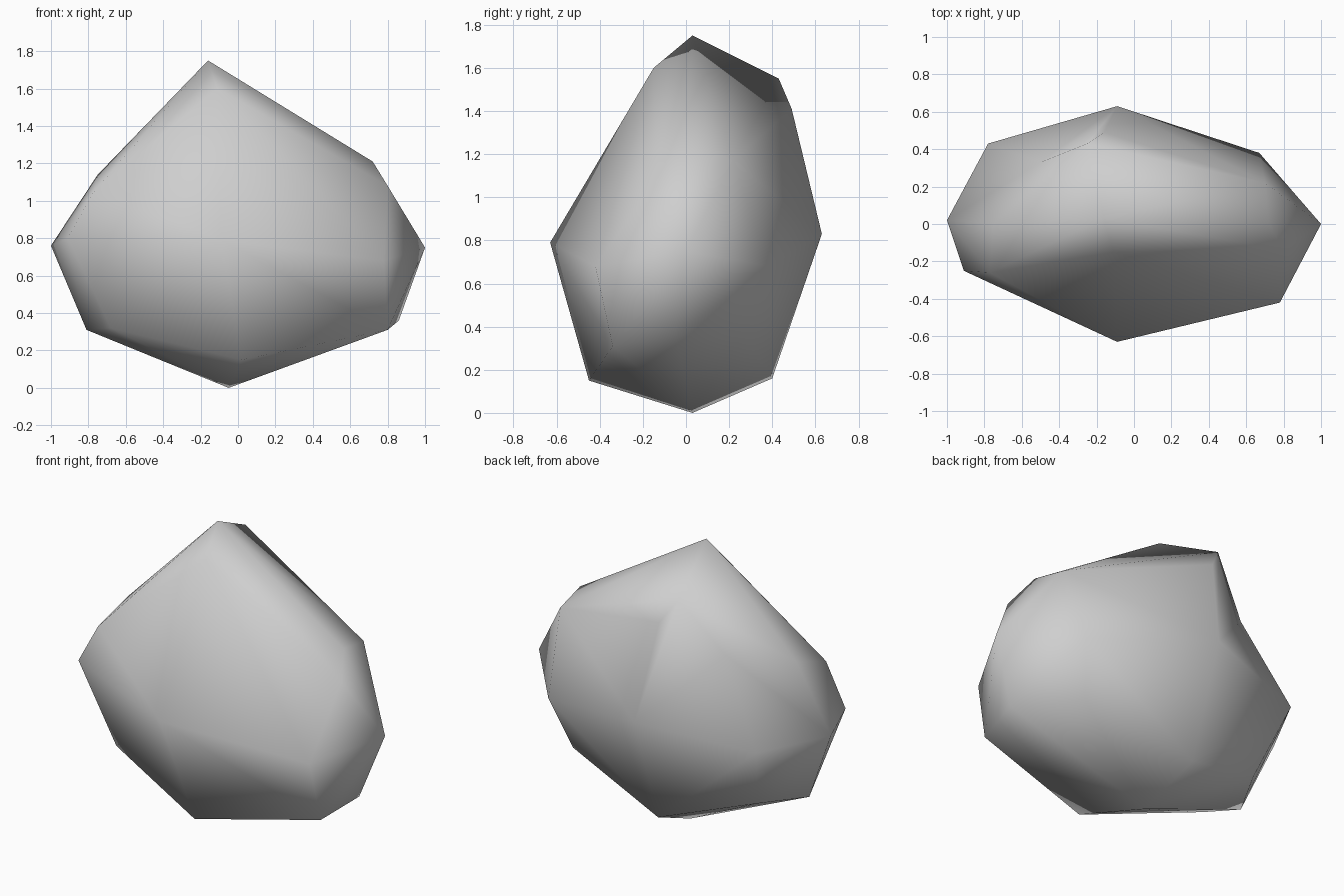
import bpy
import bmesh
from mathutils import Vector

# Remove the default object
default = bpy.data.objects.get("Cube")
if default:
    bpy.data.objects.remove(default, do_unlink=True)


def make_material(name, colour):
    material = bpy.data.materials.new(name)
    material.use_nodes = True
    material.diffuse_color = colour
    shader = next(n for n in material.node_tree.nodes if n.type == "BSDF_PRINCIPLED")
    shader.inputs["Base Color"].default_value = colour
    shader.inputs["Roughness"].default_value = 0.9
    return material


def split_quads(bm, hollow=()):
    """Cut each quad along its outer diagonal, or its inner one if it is hollow."""
    bm.normal_update()
    for face in [f for f in bm.faces if len(f.verts) == 4]:
        a, b, c, d = face.verts
        outer = (a.co + c.co - b.co - d.co).dot(face.normal) > 0
        if face in hollow:
            outer = not outer
        bmesh.utils.face_split(face, *((a, c) if outer else (b, d)))


# Chiselled shape of the boulder: each layer holds front, centre and back rows,
# and each row runs from -x to +x
base_layer = [
    [(-.68, -.21, .32), (.02, -.45, .15), (.8, -.34, .31)],
    [(-.81, -.04, .31), (-.05, .03, 0), (.86, -.05, .36)],
    [(-.66, .25, .34), (-.09, .4, .16), (.58, .27, .36)],
]
waist_layer = [
    [(-.91, -.25, .8), (-.09, -.63, .79), (.78, -.42, .68)],
    [(-1, .02, .76), None, (1, 0, .75)],
    [(-.78, .43, .75), (-.09, .63, .83), (.67, .38, .68)],
]
crown_layer = [
    [(-.77, -.26, 1.05), (-.11, -.15, 1.6), (.8, -.14, 1.08)],
    [(-.75, 0, 1.14), (-.16, .03, 1.75), (.72, 0, 1.21)],
    [(-.5, .33, 1.24), (-.25, .43, 1.55), (.7, .22, 1.17)],
]
layers = [base_layer, waist_layer, crown_layer]

# Boulder: a cube divided once, with every point moved to its place
bm = bmesh.new()
bmesh.ops.create_cube(bm, size=2)
bmesh.ops.subdivide_edges(bm, edges=bm.edges[:], cuts=1, use_grid_fill=True)
grid = {}
for vert in bm.verts:
    column, row, layer = (round(value) + 1 for value in vert.co)
    grid[column, row, layer] = vert
    vert.co = Vector(layers[layer][row][column])
bmesh.ops.recalc_face_normals(bm, faces=bm.faces[:])

# Facets, with a shallow hollow on the upper back
back, back_top, back_corner = grid[1, 2, 1], grid[1, 2, 2], grid[0, 2, 2]
split_quads(bm, [f for f in back.link_faces if back_corner in f.verts])

# Small extra break in the ridge that runs down the back
ridge = bm.edges.get((back, back_top))
knuckle = bmesh.utils.edge_split(ridge, back_top, 0.2)[1]
knuckle.co = (-.16, .49, 1.41)
split_quads(bm)

for face in bm.faces:
    face.smooth = True

mesh = bpy.data.meshes.new("boulder")
bm.to_mesh(mesh)
bm.free()
mesh.materials.append(make_material("stone grey", (.62, .62, .62, 1)))
boulder = bpy.data.objects.new("boulder", mesh)
bpy.context.scene.collection.objects.link(boulder)
